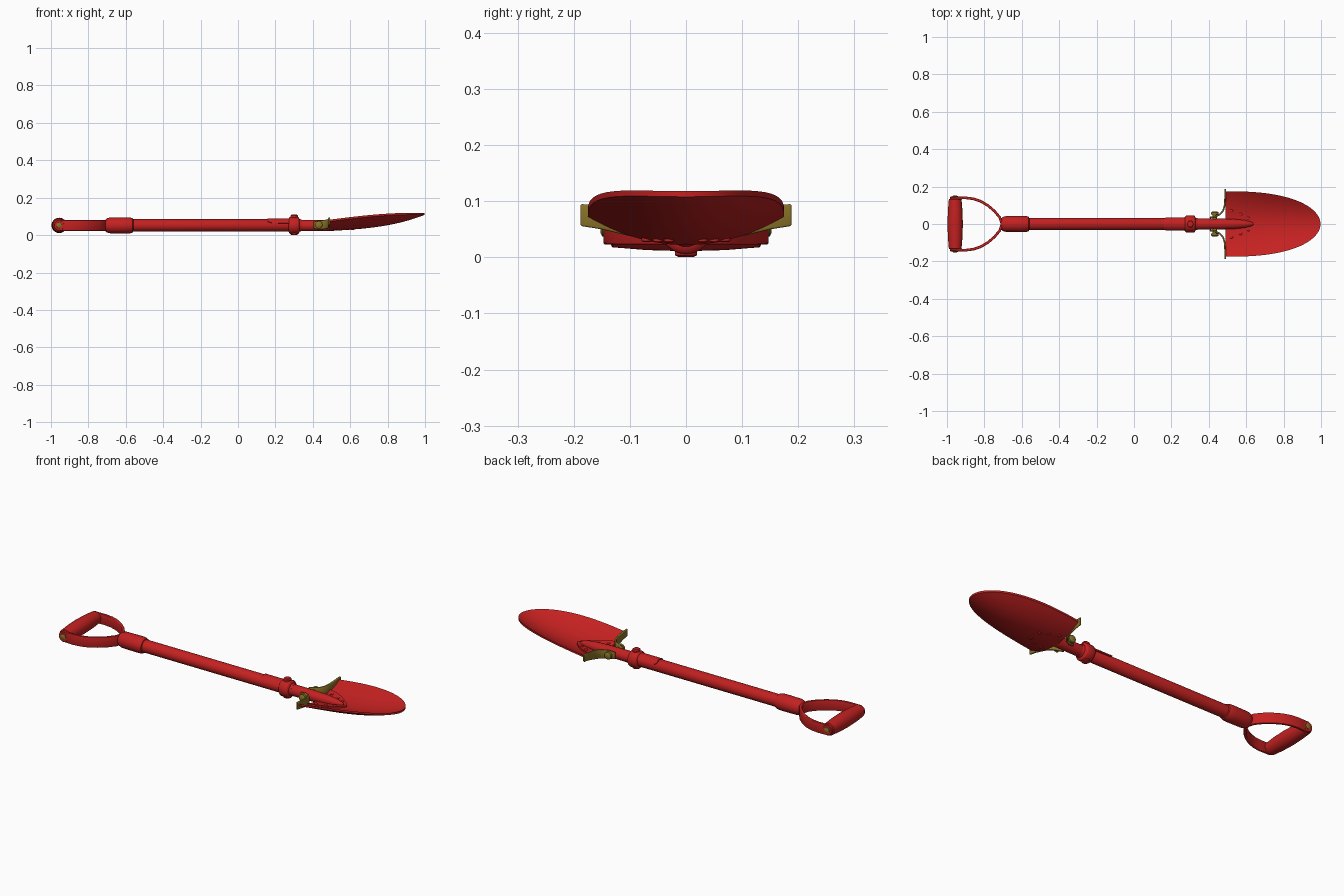
import bpy, bmesh, math
from mathutils import Vector, Matrix

if "Cube" in bpy.data.objects:
    bpy.data.objects.remove(bpy.data.objects["Cube"])

def material(name, col):
    m = bpy.data.materials.new(name)
    m.diffuse_color = (*col, 1)
    m.use_nodes = True
    m.node_tree.nodes["Principled BSDF"].inputs["Base Color"].default_value = m.diffuse_color
    return m

RED = material("red_paint", (0.55, 0.015, 0.015))
WORN = material("worn_metal", (0.25, 0.17, 0.02))
ZC = 0.052  # height of the shaft axis

def finish(name, bm, mat, bevel=0):
    bmesh.ops.recalc_face_normals(bm, faces=bm.faces)
    me = bpy.data.meshes.new(name)
    bm.to_mesh(me)
    bm.free()
    ob = bpy.data.objects.new(name, me)
    bpy.context.collection.objects.link(ob)
    me.materials.append(mat)
    if bevel:
        b = ob.modifiers.new("bevel", 'BEVEL')
        b.width, b.segments, b.limit_method = bevel, 2, 'ANGLE'
    bpy.ops.object.select_all(action='DESELECT')
    ob.select_set(True)
    bpy.context.view_layer.objects.active = ob
    bpy.ops.object.shade_smooth_by_angle(angle=math.radians(40))
    return ob

def lathe(name, profile, loc, axis='X', mat=RED, n=32):
    """Capped turned part; profile is (distance along axis, radius)."""
    rot = {'X': Matrix.Rotation(math.pi / 2, 4, 'Y'),
           'Y': Matrix.Rotation(-math.pi / 2, 4, 'X'), 'Z': Matrix()}[axis]
    M = Matrix.Translation(loc) @ rot
    bm = bmesh.new()
    rings = [[bm.verts.new(M @ Vector((r * math.cos(math.tau * i / n), r * math.sin(math.tau * i / n), d)))
              for i in range(n)] for d, r in profile]
    for a, b in zip(rings, rings[1:]):
        for i in range(n):
            bm.faces.new((a[i], a[(i + 1) % n], b[(i + 1) % n], b[i]))
    bm.faces.new(rings[0])
    bm.faces.new(rings[-1])
    return finish(name, bm, mat)

def band(name, path, thick, mat):
    """Upright strip; path is (x, y, z bottom, z top)."""
    bm = bmesh.new()
    rows = [(bm.verts.new((x, y, a)), bm.verts.new((x, y, b))) for x, y, a, b in path]
    for p, q in zip(rows, rows[1:]):
        bm.faces.new((p[0], q[0], q[1], p[1]))
    ob = finish(name, bm, mat)
    s = ob.modifiers.new("solid", 'SOLIDIFY')
    s.thickness, s.offset = thick, 0
    b = ob.modifiers.new("bevel", 'BEVEL')
    b.width, b.segments, b.limit_method = 0.003, 2, 'ANGLE'

def blade_z(x, y):
    t = (x - 0.49) / 0.507
    return 0.022 + 0.03 * t + 0.056 * t ** 3 + (1.65 + 1.2 * t) * y * y

def dished(name, length, width, p, q, lift, thick, nu=36, nv=24):
    """Rounded sheet following the dished blade surface."""
    bm = bmesh.new()
    lo, hi = [], []
    for i in range(nu + 1):
        t = math.sin(i / nu * math.pi / 2)
        w = max(width * (1 - min(t, 0.9999) ** p) ** (1 / q), 0.001)
        x = 0.49 + length * t
        ys = [w * (2 * j / nv - 1) for j in range(nv + 1)]
        lo.append([bm.verts.new((x, y, blade_z(x, y) + lift)) for y in ys])
        hi.append([bm.verts.new((x, y, blade_z(x, y) + lift + thick)) for y in ys])
    for i in range(nu):
        for j in range(nv):
            for g in (lo, hi):
                bm.faces.new((g[i][j], g[i + 1][j], g[i + 1][j + 1], g[i][j + 1]))
        for j in (0, nv):
            bm.faces.new((lo[i][j], lo[i + 1][j], hi[i + 1][j], hi[i][j]))
    for i in (0, nu):
        for j in range(nv):
            bm.faces.new((lo[i][j], lo[i][j + 1], hi[i][j + 1], hi[i][j]))
    return finish(name, bm, RED)

# Shaft, ferrule and locking collar
lathe("shaft", [(-0.6, 0.033), (0.335, 0.033), (0.34, 0.03)], (0, 0, ZC))
lathe("ferrule", [(-0.71, 0.03), (-0.70, 0.038), (-0.685, 0.042), (-0.60, 0.043), (-0.575, 0.042),
                  (-0.563, 0.038), (-0.56, 0.033)], (0, 0, ZC))
lathe("collar", [(0.27, 0.033), (0.275, 0.043), (0.28, 0.046), (0.32, 0.046), (0.325, 0.043), (0.33, 0.033)],
      (0, 0, ZC))
lathe("collar_bolt", [(0.001, 0.014), (0.004, 0.02), (0.104, 0.02), (0.109, 0.015)], (0.30, 0, 0), 'Z')

# Half sleeve tongue on top of the shaft
bm = bmesh.new()
rows = []
for x, span in ((0.158, 48), (0.165, 60), (0.18, 68), (0.275, 72)):
    rows.append([[bm.verts.new((x, r * math.sin(a), ZC + r * math.cos(a)))
                  for a in [math.radians(span * (k / 8 - 1)) for k in range(17)]] for r in (0.031, 0.038)])
for p, q in zip(rows, rows[1:]):
    for k in range(16):
        for s in (0, 1):
            bm.faces.new((p[s][k], p[s][k + 1], q[s][k + 1], q[s][k]))
    for k in (0, 16):
        bm.faces.new((p[0][k], p[1][k], q[1][k], q[0][k]))
for p in (rows[0], rows[-1]):
    for k in range(16):
        bm.faces.new((p[0][k], p[0][k + 1], p[1][k + 1], p[1][k]))
finish("collar_tongue", bm, RED)

# Handle: bent strap, barrel grip and end pins
half = [(-0.955, 0.138), (-0.90, 0.14), (-0.86, 0.135), (-0.82, 0.122), (-0.78, 0.098), (-0.745, 0.068),
        (-0.718, 0.035)]
loop = half + [(-0.706, 0)] + [(x, -y) for x, y in reversed(half)]
band("handle_strap", [(x, y, 0.023, 0.08) for x, y in loop], 0.014, RED)
lathe("grip", [(-0.134, 0.03), (-0.131, 0.034), (-0.07, 0.039), (0, 0.041), (0.07, 0.039), (0.131, 0.034),
               (0.134, 0.03)], (-0.956, 0, ZC), 'Y')
for s in (1, -1):
    lathe("strap_eye", [(0.131 * s, 0.029), (0.143 * s, 0.029), (0.146 * s, 0.026)], (-0.956, 0, ZC), 'Y')
    lathe("grip_pin", [(0.14 * s, 0.016), (0.149 * s, 0.015), (0.152 * s, 0.009)], (-0.956, 0, ZC), 'Y', WORN, 16)

# Blade, reinforcing plate and tapered socket
dished("blade", 0.507, 0.175, 2.5, 2, 0, 0.010)
dished("socket_plate", 0.168, 0.10, 1.5, 1.3, 0.009, 0.009, 20, 16)
lathe("socket", [(0.32, 0.03), (0.46, 0.029), (0.53, 0.027), (0.59, 0.021), (0.625, 0.012), (0.64, 0.004)],
      (0, 0, 0.051))

# Foot steps, hinge bolts and rivets on each side
for s in (1, -1):
    path = [(0.405, 0.034, 0.035, 0.072), (0.435, 0.04, 0.03, 0.078), (0.46, 0.052, 0.032, 0.08),
            (0.477, 0.072, 0.034, 0.084), (0.485, 0.10, 0.038, 0.088), (0.488, 0.15, 0.05, 0.093),
            (0.488, 0.188, 0.056, 0.095)]
    band("foot_step", [(x, y * s, a, b) for x, y, a, b in path], 0.009, WORN)
    lathe("hinge_bolt", [(0.02 * s, 0.012), (0.05 * s, 0.012), (0.05 * s, 0.02), (0.062 * s, 0.02),
                         (0.066 * s, 0.015)], (0.432, 0, 0.055), 'Y', WORN, 12)
    for x, y in ((0.52, 0.07), (0.57, 0.05), (0.61, 0.03)):
        lathe("rivet", [(-0.005, 0.005), (-0.003, 0.009), (0.02, 0.009), (0.023, 0.005)],
              (x, y * s, blade_z(x, y)), 'Z', RED, 12)
